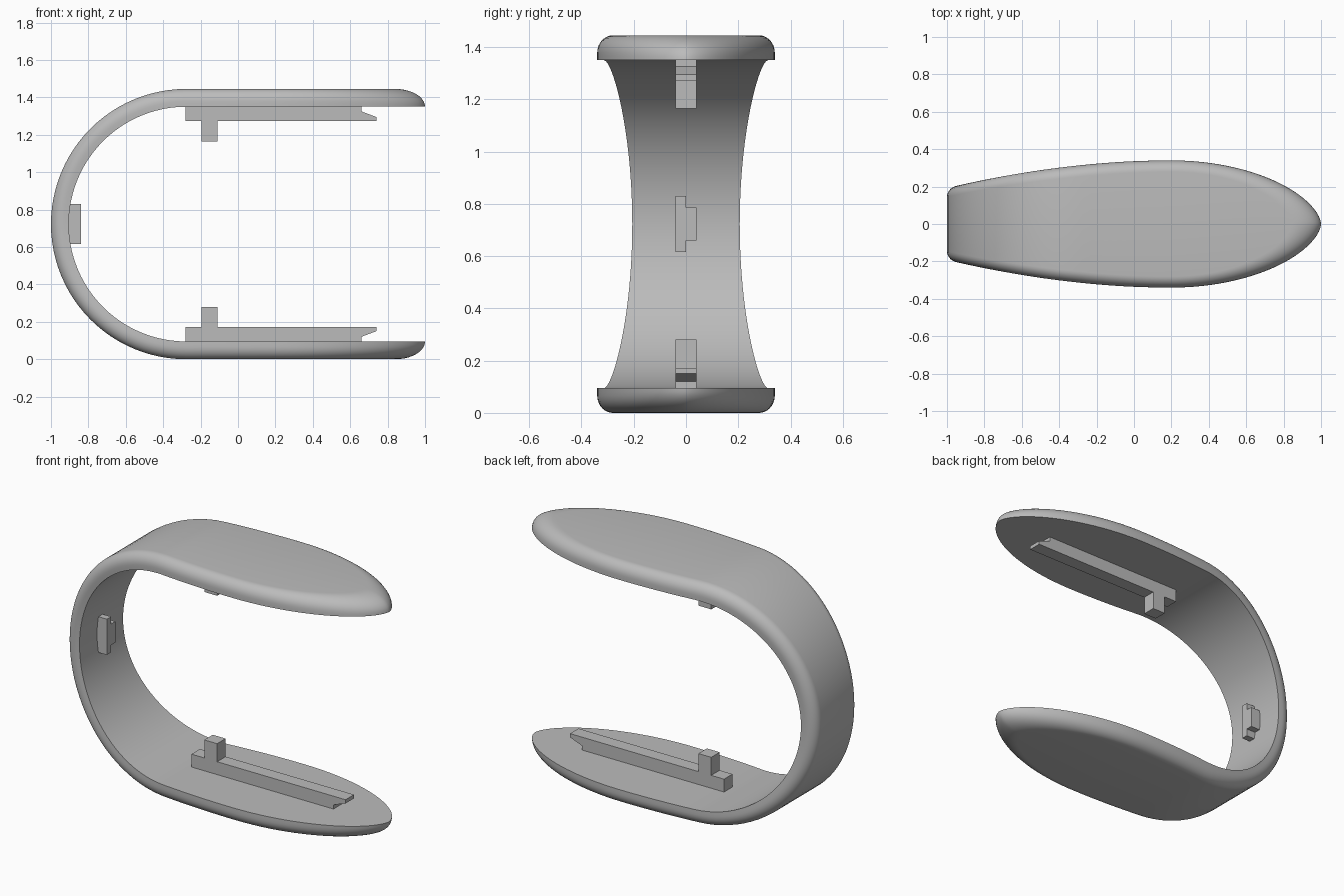
import bpy, bmesh, math

if "Cube" in bpy.data.objects:
    bpy.data.objects.remove(bpy.data.objects["Cube"])

grey = bpy.data.materials.new("light grey")
grey.use_nodes = True
grey.diffuse_color = (0.5, 0.5, 0.5, 1)
grey.node_tree.nodes["Principled BSDF"].inputs["Base Color"].default_value = (0.5, 0.5, 0.5, 1)

MID_Z = 0.7225      # height of the symmetry plane
BEND_X = -0.2775    # centre of the bend
R_IN, THICK = 0.6275, 0.095
WIDE_X, HALF_W = 0.2, 0.34


def finish(name, bm):
    bmesh.ops.remove_doubles(bm, verts=bm.verts, dist=0.0005)
    bmesh.ops.recalc_face_normals(bm, faces=bm.faces)
    mesh = bpy.data.meshes.new(name)
    bm.to_mesh(mesh)
    bm.free()
    mesh.materials.append(grey)
    ob = bpy.data.objects.new(name, mesh)
    bpy.context.collection.objects.link(ob)
    return ob


def half_width(x, tip, inset):
    """Half width of the band: gentle taper to the bend, rounded towards the tip."""
    w = HALF_W - inset
    if x <= WIDE_X:
        return w - 0.11 * (x - WIDE_X) ** 2
    u = min(1, (x - WIDE_X) / (tip - WIDE_X))
    return w * (1 - u * u) ** 0.6


def layer_path(depth):
    """Stations (x, z, half width) along the band at one depth through its thickness."""
    rise = depth / THICK
    side = max(0, (rise - 0.3) / 0.7)
    inset = 0.06 * (1 - math.sqrt(1 - side ** 2))
    tip = 1 - 0.16 * (1 - math.sqrt(1 - rise ** 2))
    r = R_IN + depth
    arm, n = [], 36
    for i in range(n):
        x = BEND_X + (tip - BEND_X) * math.sin(math.pi / 2 * (1 - i / n))
        arm.append((x, r, half_width(x, tip, inset)))
    bend, m = [], 48
    for i in range(m + 1):
        a = math.pi * i / m
        x_in = BEND_X - R_IN * math.sin(a)
        bend.append((BEND_X - r * math.sin(a), r * math.cos(a), half_width(x_in, tip, inset)))
    return arm + bend + [(x, -z, w) for x, z, w in reversed(arm)]


# Curved band: layers from the flat inner face to the rounded outer face
STEPS = 10
layers = [layer_path(THICK * math.sin(math.pi / 2 * k / STEPS)) for k in range(STEPS + 1)]
bm = bmesh.new()
rings = []
for j in range(len(layers[0])):
    near = [(l[j][0], -l[j][2], MID_Z + l[j][1]) for l in layers]
    far = [(x, -y, z) for x, y, z in reversed(near)]
    rings.append([bm.verts.new(c) for c in near + far])
for a, b in zip(rings, rings[1:]):
    for i in range(len(a)):
        k = (i + 1) % len(a)
        bm.faces.new((a[i], a[k], b[k], b[i]))
band = finish("curved_band", bm)
bpy.ops.object.select_all(action='DESELECT')
band.select_set(True)
bpy.context.view_layer.objects.active = band
bpy.ops.object.shade_smooth_by_angle(angle=math.radians(35))


def extrude_y(name, outline, y0, y1, flip=False):
    """Prism from an outline in x and z, optionally mirrored to the upper arm."""
    bm = bmesh.new()
    pts = [(x, 2 * MID_Z - z if flip else z) for x, z in outline]
    face = bm.faces.new([bm.verts.new((x, y0, z)) for x, z in pts])
    out = bmesh.ops.extrude_face_region(bm, geom=[face])["geom"]
    for v in out:
        if isinstance(v, bmesh.types.BMVert):
            v.co.y = y1
    return finish(name, bm)


# Rail with a hooked end and an upright post, one on each arm
RAIL = [(-0.28, 0.09), (0.66, 0.09), (0.66, 0.12), (0.74, 0.15), (0.74, 0.172),
        (-0.11, 0.172), (-0.11, 0.28), (-0.195, 0.28), (-0.195, 0.172), (-0.28, 0.172)]
extrude_y("lower_rail", RAIL, -0.04, 0.04)
extrude_y("upper_rail", RAIL, -0.04, 0.04, flip=True)

# Stepped clip inside the bend
for name, half_h, y0, y1 in (("clip_long", 0.107, -0.04, 0), ("clip_short", 0.063, 0, 0.04)):
    z0, z1 = MID_Z - half_h, MID_Z + half_h
    extrude_y(name, [(-0.92, z0), (-0.84, z0), (-0.84, z1), (-0.92, z1)], y0, y1)
